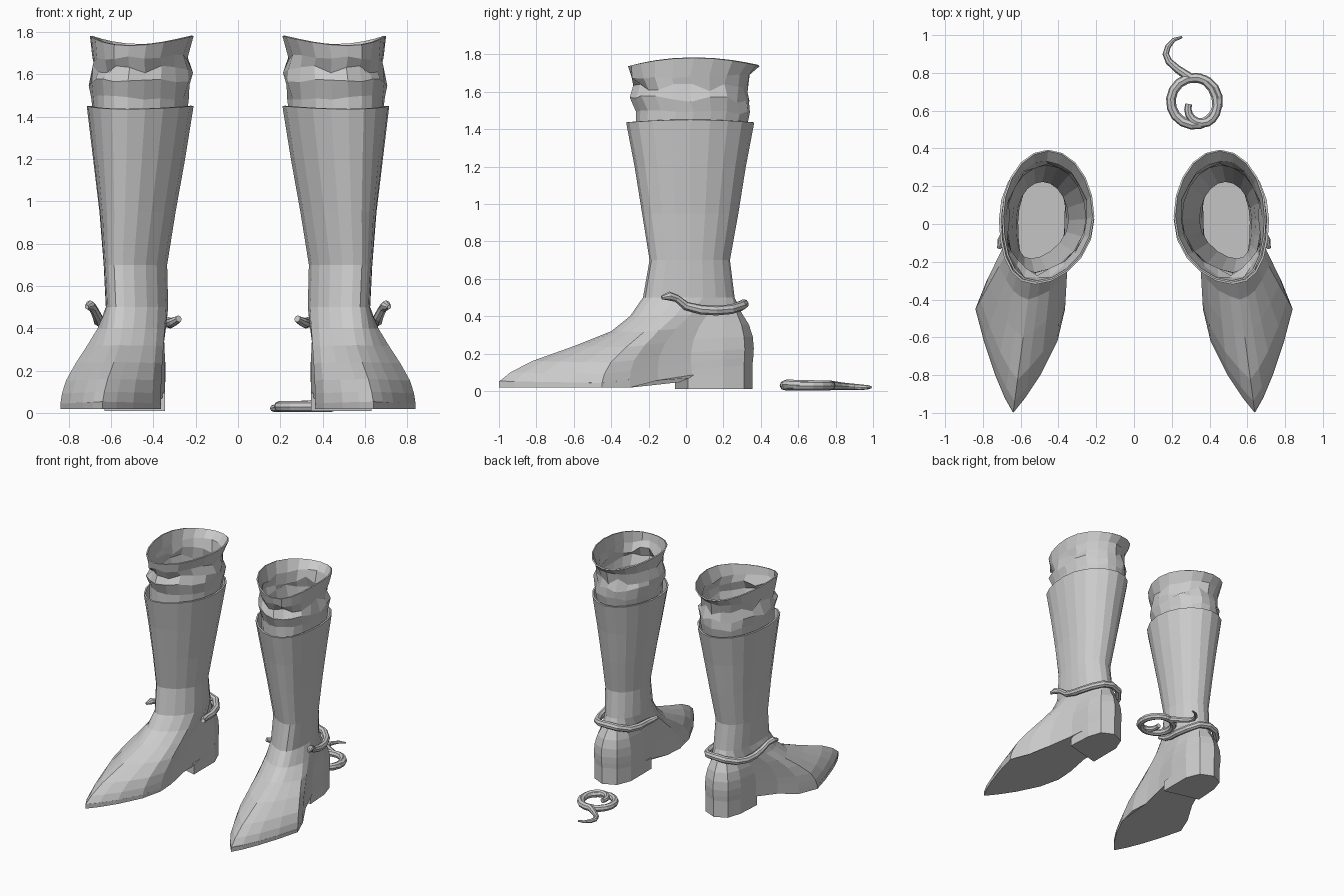
import bpy, bmesh, math, random
from mathutils import Vector

if "Cube" in bpy.data.objects:
    bpy.data.objects.remove(bpy.data.objects["Cube"])

random.seed(4)
N = 20  # vertices in every boot ring

grey = bpy.data.materials.new("plain_grey")
grey.diffuse_color = (0.6, 0.6, 0.6, 1)
grey.use_nodes = True
grey.node_tree.nodes["Principled BSDF"].inputs["Base Color"].default_value = grey.diffuse_color


def loft(name, rings, s=1, bottom=False, top=False, wall=0):
    """Skin a list of equal closed rings; s = -1 gives the mirrored copy."""
    bm = bmesh.new()
    vs = [[bm.verts.new((s * p[0], p[1], p[2])) for p in r] for r in rings]
    n = len(rings[0])
    for a, b in zip(vs, vs[1:]):
        for j in range(n):
            k = (j + 1) % n
            bm.faces.new((a[j], a[k], b[k], b[j]))
    if bottom:
        bm.faces.new(vs[0][::-1])
    if top:
        bm.faces.new(vs[-1])
    if s > 0:
        bmesh.ops.reverse_faces(bm, faces=bm.faces[:])  # rings run clockwise
    me = bpy.data.meshes.new(name)
    bm.to_mesh(me)
    bm.free()
    me.materials.append(grey)
    ob = bpy.data.objects.new(name, me)
    bpy.context.collection.objects.link(ob)
    if wall:
        m = ob.modifiers.new("wall", 'SOLIDIFY')
        m.thickness = wall
        m.offset = -1
    return ob


def lerp_table(t, y):
    for (a, za), (b, zb) in zip(t, t[1:]):
        if y <= b:
            return za + (zb - za) * max(0, (y - a) / (b - a))
    return t[-1][1]


def oval(z, yf, yb, xi, xo, rim=0, jitter=0):
    """Slightly skewed oval, starting at the back and running over the outer side."""
    pts = []
    for j in range(N):
        t = 2 * math.pi * j / N
        r = 1 + random.uniform(-jitter, jitter)
        x = (xi + xo) / 2 + (xo - xi) / 2 * r * math.sin(t) + 0.06 * max(0, -math.cos(t)) ** 2
        y = (yf + yb) / 2 + (yb - yf) / 2 * r * math.cos(t)
        pts.append(Vector((x, y, z + rim * (math.sin(t) ** 2 - 0.3)
                           + random.uniform(-jitter, jitter) * 0.4)))
    return pts


# Sole outline: y, inner x, outer x from heel to toe
side = [(0.31, .39, .585), (0.2, .345, .62), (0.03, .345, .635), (-0.15, .37, .70),
        (-0.3, .375, .78), (-0.45, .365, .84), (-0.62, .405, .795),
        (-0.8, .495, .735), (-0.92, .575, .685)]
outline = ([(.49, .355)] + [(o, y) for y, i, o in side] + [(.64, -1)]
           + [(i, y) for y, i, o in reversed(side)])
welt_z = [(-1, .05), (-.45, .04), (-.2, .07), (0, .11), (.36, .14)]
under_z = [(-1, .018), (-.3, .018), (-.1, .07), (0, .085), (.36, .09)]

# Foot: blend of sole outline into ankle (height, front blend, back blend)
blend = [(.05, 0, 0), (.1, .08, -.05), (.16, .23, -.08), (.24, .52, -.02),
         (.32, .78, .2), (.4, .91, .62), (.5, 1, 1)]
ankle = oval(.5, -.23, .26, .33, .625)
boot = []
for zr, f, g in blend:
    ring = []
    for j, (x, y) in enumerate(outline):
        b = (math.cos(2 * math.pi * j / N) + 1) / 2
        m = f + (g - f) * b
        zu = lerp_table(welt_z, y)
        p = Vector((x, y, 0)).lerp(ankle[j], m)
        p.z = zu + (zr - .05) / .45 * (.5 - zu)
        ring.append(p)
    boot.append(ring)
# Shaft
for z, yf, yb, xi, xo, rim in [(.7, -.195, .235, .335, .635, 0), (.95, -.235, .28, .295, .655, 0),
                               (1.2, -.275, .32, .25, .685, 0), (1.44, -.32, .365, .21, .715, .015)]:
    boot.append(oval(z, yf, yb, xi, xo, rim))

# Crumpled sock cuff
cuff = [oval(*r) for r in [
    (1.38, -.265, .32, .245, .68), (1.49, -.262, .345, .237, .688, 0, .03),
    (1.56, -.295, .345, .225, .695, 0, .05), (1.62, -.268, .332, .225, .68, 0, .06),
    (1.68, -.295, .345, .235, .685, 0, .035), (1.75, -.31, .393, .21, .70, .045)]]

# Sole plate and heel block
sole = [[(x, y, lerp_table(under_z, y)) for x, y in outline],
        [(x, y, lerp_table(welt_z, y) + .003) for x, y in outline]]
heel_xy = outline[:3] + [(.632, .01), (.345, -.06)] + outline[-2:]
heel = [[(x, y, z) for x, y in heel_xy] for z in (.01, .07)]
heel.append([(x, y, lerp_table(welt_z, y) - .005) for x, y in heel_xy])


def serpent(name, pts, radii, s=1):
    """Eight-sided tapering tube along points."""
    cu = bpy.data.curves.new(name, 'CURVE')
    cu.dimensions = '3D'
    cu.bevel_depth = 1
    cu.bevel_resolution = 2
    cu.use_fill_caps = True
    sp = cu.splines.new('POLY')
    sp.points.add(len(pts) - 1)
    for p, c, r in zip(sp.points, pts, radii):
        p.co = (s * c[0], c[1], c[2], 1)
        p.radius = r
    sp.use_smooth = False
    cu.materials.append(grey)
    ob = bpy.data.objects.new(name, cu)
    bpy.context.collection.objects.link(ob)
    bpy.ops.object.select_all(action='DESELECT')
    ob.select_set(True)
    bpy.context.view_layer.objects.active = ob
    bpy.ops.object.convert(target='MESH')


# Serpent wrapped round the back of the ankle, head on the outer side
wrap = [(.715, -.13, .50), (.70, -.09, .508), (.685, -.05, .495), (.665, 0, .455),
        (.658, .08, .435), (.645, .16, .43), (.61, .24, .437), (.55, .295, .455),
        (.48, .31, .465), (.40, .29, .455), (.345, .22, .432), (.32, .13, .425),
        (.318, .05, .425), (.305, 0, .43), (.28, -.04, .445)]
wrap_r = [.01, .024, .02, .023] + [.026] * 8 + [.024, .022, .016]

for s, label in ((1, "left"), (-1, "right")):
    loft(label + "_boot", boot, s, bottom=True, wall=.012)
    loft(label + "_cuff", cuff, s, wall=.01)
    loft(label + "_sole", sole, s, bottom=True, top=True)
    loft(label + "_heel", heel, s, bottom=True, top=True)
    serpent(label + "_ankle_serpent", wrap, wrap_r, s)

# Coiled serpent on the floor behind
coil = [(.255, .99, .02), (.21, .975, .02), (.18, .94, .02), (.168, .90, .022),
        (.185, .86, .024), (.23, .82, .027)]
coil_r = [.006, .011, .015, .017, .019, .021]
for i in range(31):
    a = 100 - i * 22
    k = min(1, max(0, (-300 - a) / 130))
    r = .125 - .05 * k
    t = math.radians(a)
    coil.append((.32 + .04 * k + r * math.cos(t), .65 - .04 * k + r * math.sin(t), .03 + .006 * k))
    coil_r.append(.026 - .008 * max(0, (i - 24) / 6))
serpent("floor_serpent", coil, coil_r)
